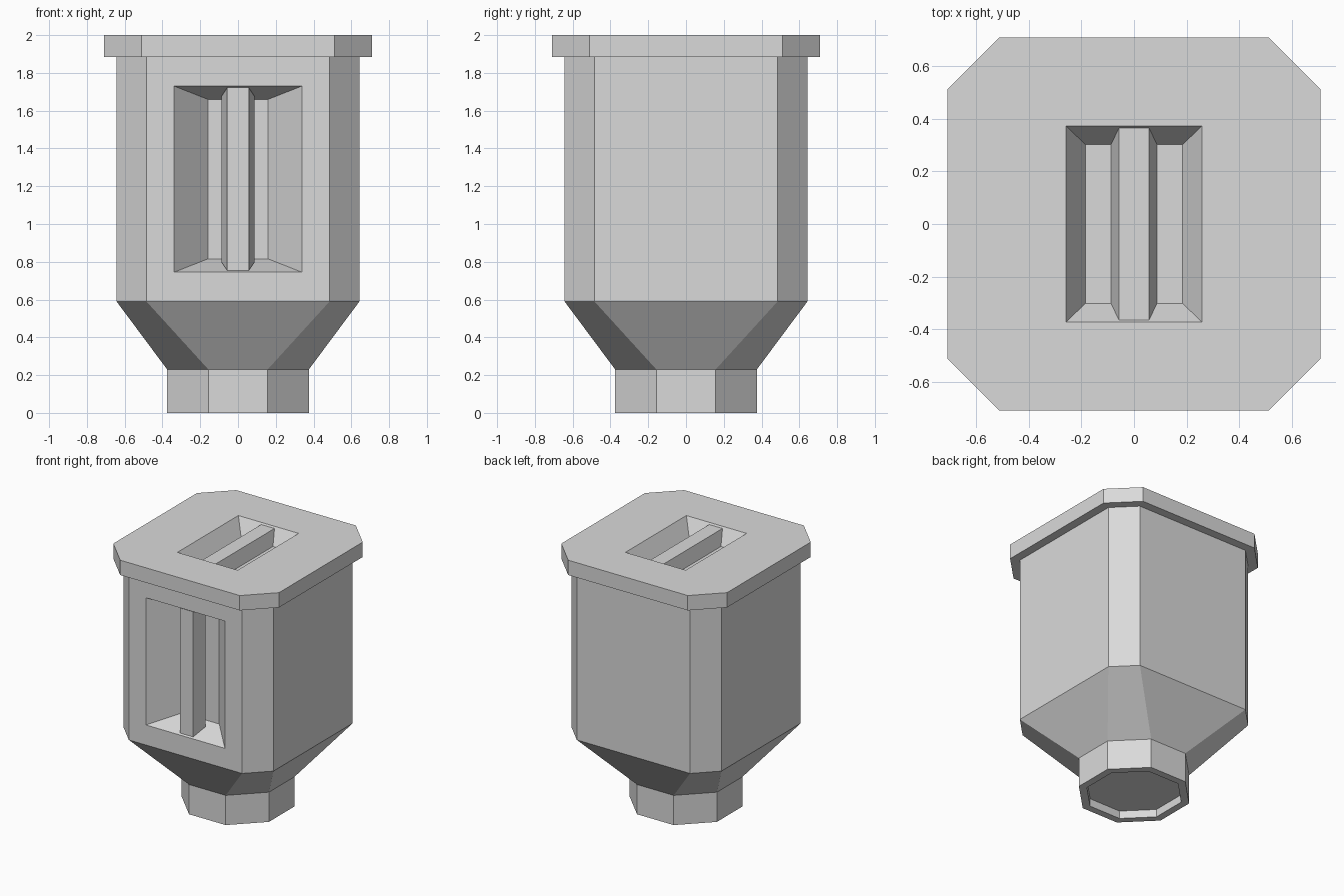
import bpy, bmesh
from math import radians
from mathutils import Matrix

cube = bpy.data.objects.get("Cube")
if cube:
    bpy.data.objects.remove(cube, do_unlink=True)

# Single flat grey
grey = bpy.data.materials.new("light_grey")
grey.use_nodes = True
GREY = (0.7, 0.7, 0.7, 1)
grey.diffuse_color = GREY
grey.node_tree.nodes["Principled BSDF"].inputs["Base Color"].default_value = GREY


def loft(name, rings, matrix=Matrix()):
    """Skin a stack of equal-count point rings, cap both ends, and place it."""
    bm = bmesh.new()
    loops = [[bm.verts.new(p) for p in ring] for ring in rings]
    n = len(loops[0])
    for low, high in zip(loops, loops[1:]):
        for i in range(n):
            j = (i + 1) % n
            bm.faces.new((low[i], low[j], high[j], high[i]))
    bm.faces.new(loops[0])
    bm.faces.new(loops[-1])
    bmesh.ops.recalc_face_normals(bm, faces=bm.faces)
    mesh = bpy.data.meshes.new(name)
    bm.to_mesh(mesh)
    bm.free()
    mesh.materials.append(grey)
    obj = bpy.data.objects.new(name, mesh)
    obj.matrix_world = matrix
    bpy.context.collection.objects.link(obj)
    return obj


def octagon(half, corner, z):
    """Square ring with chamfered corners."""
    return [(half, -corner, z), (half, corner, z), (corner, half, z), (-corner, half, z),
            (-half, corner, z), (-half, -corner, z), (-corner, -half, z), (corner, -half, z)]


def rectangle(hx, hy, z):
    return [(-hx, -hy, z), (hx, -hy, z), (hx, hy, z), (-hx, hy, z)]


def carve_slot(body, matrix, outer, inner, depth):
    """Cut a slot with sloping walls into the surface whose normal is local z."""
    over = 0.02
    rim = [o + (o - i) * over / depth for o, i in zip(outer, inner)]
    cutter = loft("slot_cutter", [rectangle(*inner, -depth), rectangle(*rim, over)], matrix)
    cutter.hide_render = True
    mod = body.modifiers.new("slot", "BOOLEAN")
    mod.operation = "DIFFERENCE"
    mod.solver = "EXACT"
    mod.object = cutter
    bpy.context.view_layer.objects.active = body
    bpy.ops.object.modifier_apply(modifier=mod.name)
    bpy.data.objects.remove(cutter, do_unlink=True)


# Hollow foot, neck, sloping shoulder, body and overhanging lid in one skin
profile = [(0.32, 0.135, 0.06), (0.32, 0.135, 0), (0.375, 0.157, 0), (0.375, 0.157, 0.23),
           (0.643, 0.485, 0.59), (0.643, 0.485, 1.885), (0.71, 0.512, 1.885), (0.71, 0.512, 2)]
body = loft("container_body", [octagon(*p) for p in profile])

# Front and top slots, each with a tapered bar across it
front = Matrix.Translation((0, -0.643, 1.2375)) @ Matrix.Rotation(radians(90), 4, "X")
top = Matrix.Translation((0, 0, 2))
carve_slot(body, front, (0.338, 0.4925), (0.16, 0.4225), 0.185)
carve_slot(body, top, (0.258, 0.373), (0.185, 0.302), 0.12)

for name, matrix, length in (("front_bar", front, 0.484), ("top_bar", top, 0.367)):
    loft(name, [rectangle(0.088, length - 0.046, -0.12),
                rectangle(0.057, length, -0.013)], matrix)
